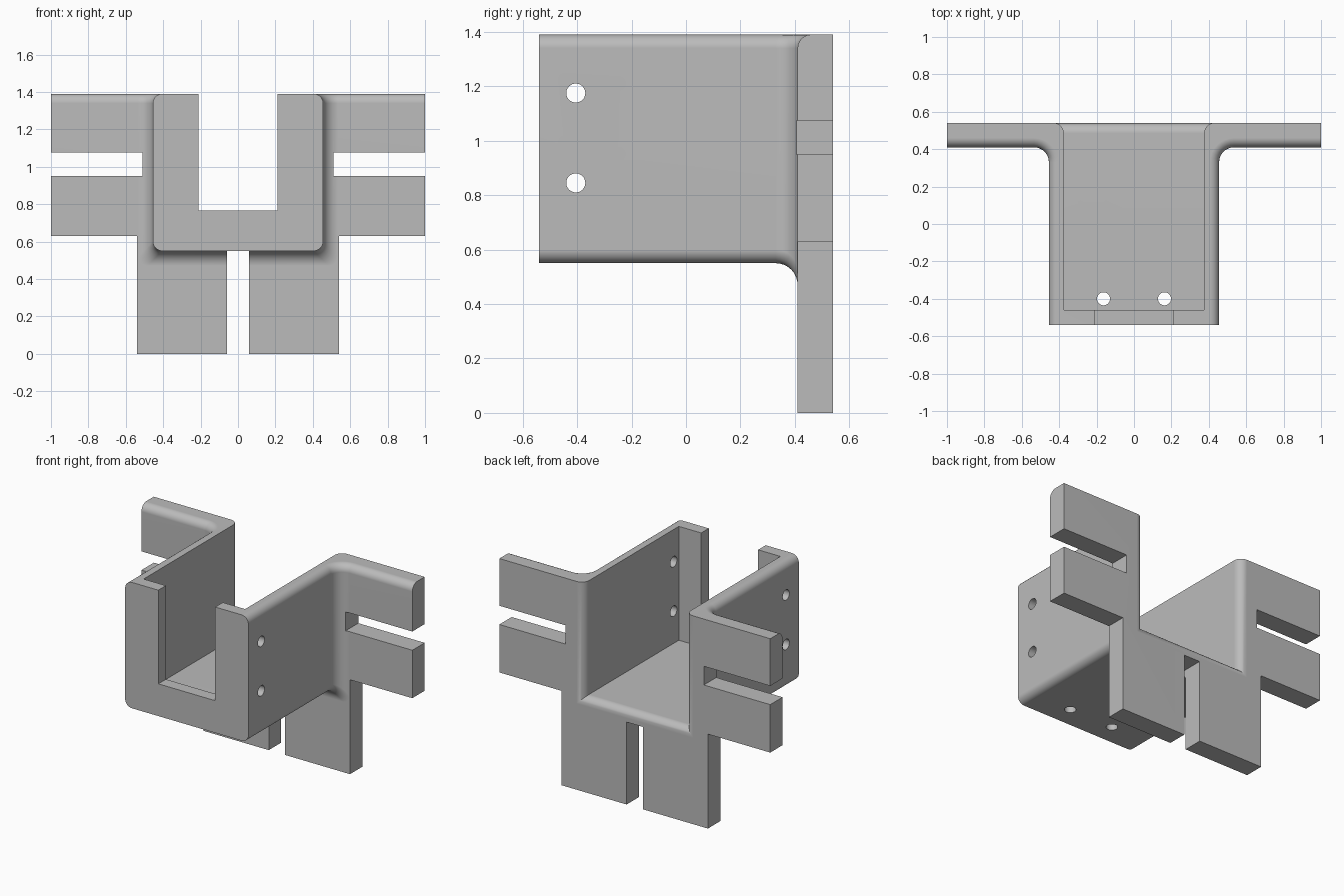
import bpy, bmesh, math
from mathutils import Matrix

if "Cube" in bpy.data.objects:
    bpy.data.objects.remove(bpy.data.objects["Cube"])

TOP, FRONT, BACK = 1.39, -0.54, 0.54
PLATE = 0.41          # front face of the mounting plate
SEGMENTS = 8

grey = bpy.data.materials.new("plain grey")
grey.use_nodes = True
grey.diffuse_color = (0.5, 0.5, 0.5, 1)
grey.node_tree.nodes["Principled BSDF"].inputs["Base Color"].default_value = (0.5, 0.5, 0.5, 1)


def make(name, bm):
    bmesh.ops.recalc_face_normals(bm, faces=bm.faces)
    mesh = bpy.data.meshes.new(name)
    bm.to_mesh(mesh)
    bm.free()
    mesh.materials.append(grey)
    obj = bpy.data.objects.new(name, mesh)
    bpy.context.collection.objects.link(obj)
    return obj


def loft(name, sections):
    """Skin a list of (y, [(x, z), ...]) sections into a closed solid."""
    bm = bmesh.new()
    rings = [[bm.verts.new((x, y, z)) for x, z in pts] for y, pts in sections]
    for a, b in zip(rings, rings[1:]):
        for i in range(len(a)):
            j = (i + 1) % len(a)
            bm.faces.new((a[i], a[j], b[j], b[i]))
    bm.faces.new(rings[0])
    bm.faces.new(rings[-1])
    return make(name, bm)


def box(name, x0, x1, y0, y1, z0, z1):
    pts = [(x0, z0), (x1, z0), (x1, z1), (x0, z1)]
    return loft(name, [(y0, pts), (y1, pts)])


def hole(name, centre, axis):
    bm = bmesh.new()
    rot = Matrix.Rotation(math.pi / 2, 4, "Y") if axis == "X" else Matrix()
    bmesh.ops.create_cone(bm, cap_ends=True, segments=32, radius1=0.035, radius2=0.035,
                          depth=0.2, matrix=Matrix.Translation(centre) @ rot)
    return make(name, bm)


def u_section(half, bottom, top, r):
    """U outline, with bottom corners rounded by r (square when r is 0)."""
    steps = SEGMENTS if r else 0
    right = []
    for i in range(steps + 1):
        t = math.pi / 2 * i / steps if steps else 0
        right.append((half - r + r * math.sin(t), bottom + r - r * math.cos(t)))
    right.append((half, top))
    return right + [(-x, z) for x, z in reversed(right)]


def flared(name, half, bottom, top, r, y_start, y_flare, flare, y_end):
    """U-shaped solid whose sides and floor curve outwards up to y_flare."""
    sections = [(y_start, u_section(half, bottom, top, r))]
    for i in range(SEGMENTS + 1):
        t = math.pi / 2 * i / SEGMENTS
        d = flare * (1 - math.cos(t))
        y = y_flare - flare + flare * math.sin(t)
        sections.append((y, u_section(half + d, bottom - d, top, r)))
    sections.append((y_end, sections[-1][1]))
    return loft(name, sections)


def combine(target, other, operation):
    mod = target.modifiers.new("boolean", "BOOLEAN")
    mod.operation, mod.solver, mod.object = operation, "EXACT", other
    bpy.context.view_layer.objects.active = target
    bpy.ops.object.modifier_apply(modifier=mod.name)
    bpy.data.objects.remove(other)


# Tray body, filleted into the mounting plate
bracket = flared("bracket", 0.455, 0.55, TOP, 0.05, FRONT, PLATE, 0.08, 0.48)
half = [(0.54, 0), (0.54, 0.63), (1, 0.63), (1, TOP)]
outline = half + [(-x, z) for x, z in reversed(half)]
plate = loft("plate", [(PLATE, outline), (BACK, outline)])
combine(bracket, plate, "UNION")

# Round the outer top edge along the walls, fillets and plate front
bm = bmesh.new()
bm.from_mesh(bracket.data)
bmesh.ops.remove_doubles(bm, verts=bm.verts, dist=0.0002)
bmesh.ops.dissolve_limit(bm, angle_limit=0.01, verts=bm.verts, edges=bm.edges)


def on_outer_rim(e):
    a, b = (v.co for v in e.verts)
    if min(a.z, b.z) < TOP - 0.001 or e.calc_face_angle(0) < 1:
        return False
    m = (a + b) / 2
    return FRONT + 0.01 < m.y < BACK - 0.01 and not min(abs(a.x), abs(b.x)) > 0.99


bmesh.ops.bevel(bm, geom=[e for e in bm.edges if on_outer_rim(e)], offset=0.05,
                segments=6, profile=0.5, affect="EDGES", clamp_overlap=False)
bm.to_mesh(bracket.data)
bm.free()

# Cavity with a rounded rear mouth, and the front window
cutters = [
    flared("cavity", 0.375, 0.63, 1.6, 0, -0.46, BACK, 0.055, 0.6),
    box("window", -0.21, 0.21, -0.7, -0.4, 0.765, 1.6),
    box("leg_slot", -0.06, 0.06, 0.335, 0.7, -0.1, 0.55),
]
# Arm slots and screw holes on both sides
for s in (-1, 1):
    x0, x1 = sorted((s * 0.51, s * 1.2))
    cutters.append(box("arm_slot", x0, x1, 0.3, 0.7, 0.95, 1.075))
    cutters.append(hole("floor_hole", (s * 0.163, -0.4, 0.59), "Z"))
    for z in (0.845, 1.175):
        cutters.append(hole("wall_hole", (s * 0.415, -0.405, z), "X"))
for cutter in cutters:
    combine(bracket, cutter, "DIFFERENCE")

# Smooth the rounded areas, keep the corners crisp
bpy.ops.object.select_all(action="DESELECT")
bracket.select_set(True)
bpy.context.view_layer.objects.active = bracket
bpy.ops.object.shade_smooth_by_angle(angle=math.radians(30))
bracket.modifiers.new("weighted normals", "WEIGHTED_NORMAL").keep_sharp = True
